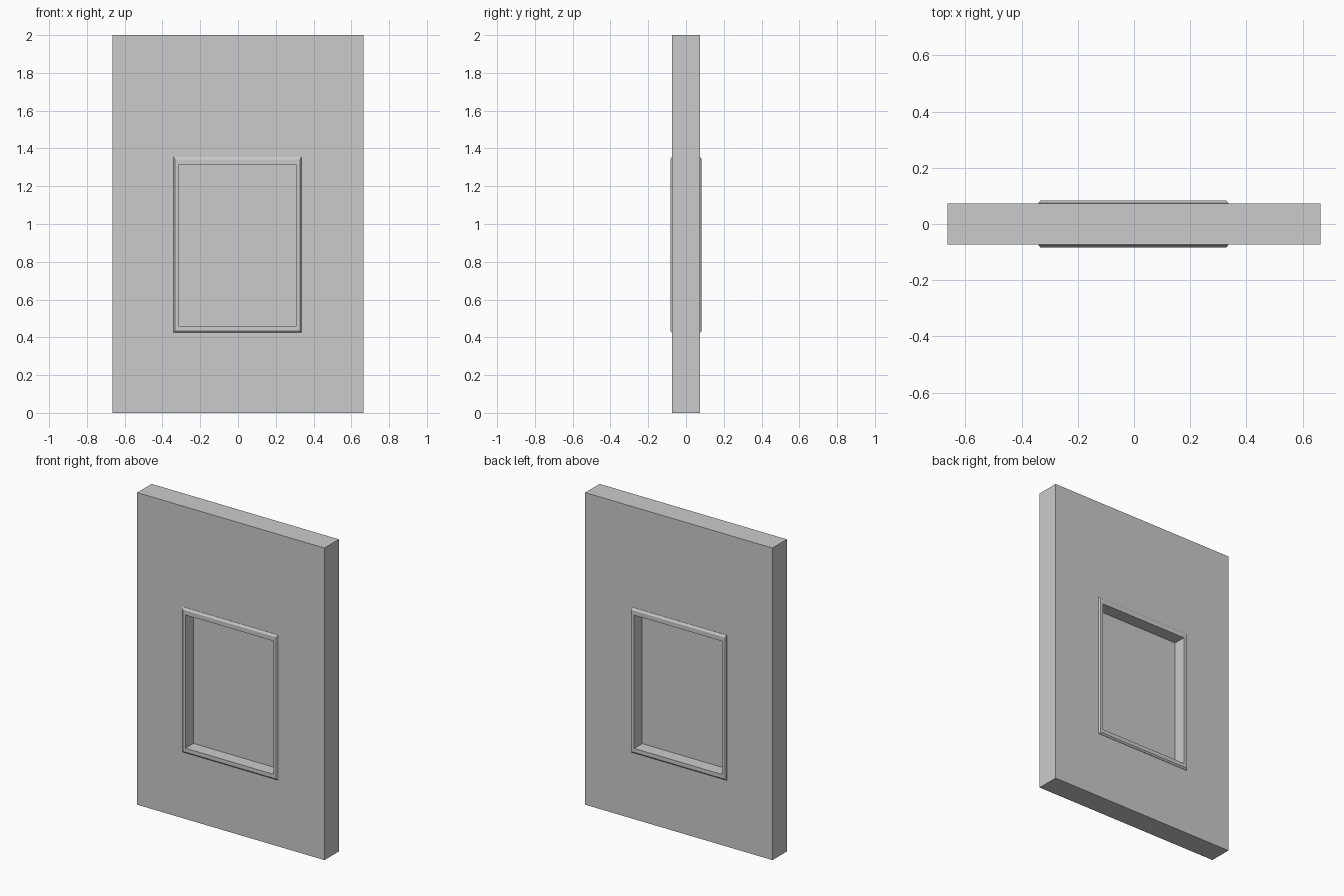
import bpy, bmesh

if "Cube" in bpy.data.objects:
    bpy.data.objects.remove(bpy.data.objects["Cube"])

CX, CZ = -0.0025, 0.0  # window is a hair off centre


def ring_object(name, loops, closed=False):
    """Bridge a chain of rectangles (x0, x1, z0, z1, y) into one surface."""
    bm = bmesh.new()
    rings = [[bm.verts.new((x, y, z)) for x, z in
              ((x0, z0), (x1, z0), (x1, z1), (x0, z1))]
             for x0, x1, z0, z1, y in loops]
    pairs = list(zip(rings, rings[1:]))
    if closed:
        pairs.append((rings[-1], rings[0]))
    for a, b in pairs:
        for i in range(4):
            j = (i + 1) % 4
            bm.faces.new((a[i], a[j], b[j], b[i]))
    bmesh.ops.recalc_face_normals(bm, faces=bm.faces)
    mesh = bpy.data.meshes.new(name)
    bm.to_mesh(mesh)
    bm.free()
    obj = bpy.data.objects.new(name, mesh)
    bpy.context.collection.objects.link(obj)
    return obj


def rect(half, z0, z1, y):
    return (CX - half, CX + half, z0, z1, y)


# Wall slab with a rectangular opening
W, D = 0.664, 0.073
hole = (0.336, 0.43, 1.35)
ring_object("wall", [(-W, W, 0, 2, -D), (-W, W, 0, 2, D),
                     rect(*hole, D), rect(*hole, -D)], closed=True)

# Window frame: chamfered rim standing proud of both wall faces
F = 0.083
ring_object("window_frame", [
    rect(0.338, 0.425, 1.355, -D - 0.002), rect(0.338, 0.425, 1.355, D + 0.002),
    rect(0.331, 0.434, 1.342, F), rect(0.312, 0.459, 1.313, F),
    rect(0.312, 0.459, 1.313, -F), rect(0.331, 0.434, 1.342, -F)], closed=True)

# Glass pane in the middle of the opening
bpy.ops.mesh.primitive_cube_add(size=1, location=(CX, 0, 0.886))
pane = bpy.context.object
pane.name = "window_pane"
pane.scale = (0.63, 0.004, 0.86)
